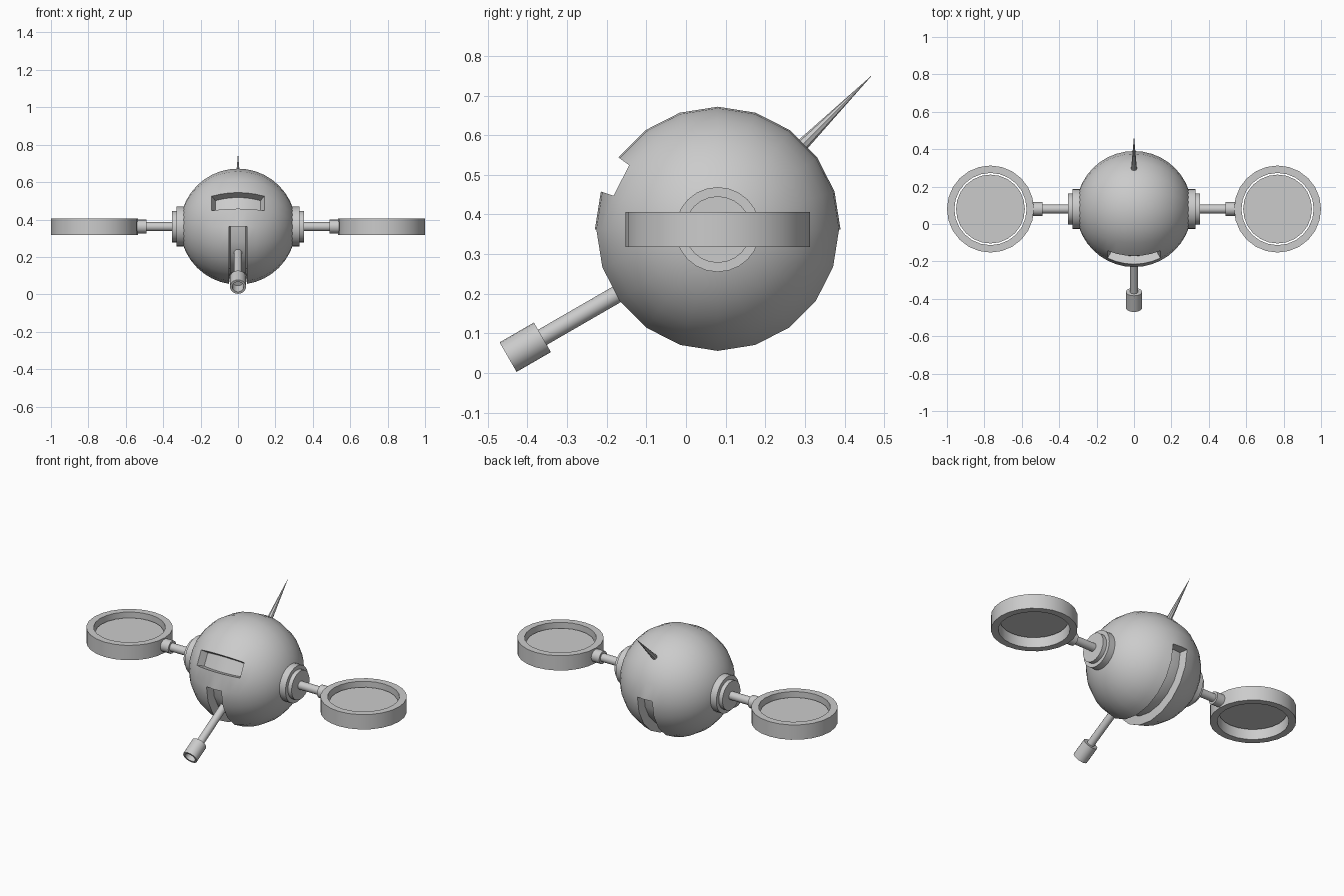
import bpy, bmesh, math
from mathutils import Vector

if "Cube" in bpy.data.objects:
    bpy.data.objects.remove(bpy.data.objects["Cube"])

C = Vector((0, 0.08, 0.362))   # body centre
R = 0.31                       # body radius


def finish(bm, name, smooth=True):
    bmesh.ops.recalc_face_normals(bm, faces=bm.faces[:])
    me = bpy.data.meshes.new(name)
    bm.to_mesh(me)
    bm.free()
    ob = bpy.data.objects.new(name, me)
    bpy.context.collection.objects.link(ob)
    if smooth:
        bpy.ops.object.select_all(action='DESELECT')
        ob.select_set(True)
        bpy.context.view_layer.objects.active = ob
        bpy.ops.object.shade_smooth_by_angle(angle=math.radians(30))
    return ob


def lathe(name, profile, origin, axis, n=20, closed=False, phase=0.0):
    """Revolve (radius, distance) points round an axis; radius 0 makes a pole."""
    bm = bmesh.new()
    q = Vector(axis).to_track_quat('Z', 'Y')
    o = Vector(origin)
    rings = []
    for r, h in profile:
        count = n if r > 0 else 1
        rings.append([bm.verts.new(o + q @ Vector((
            r * math.cos(2 * math.pi * i / n + phase),
            r * math.sin(2 * math.pi * i / n + phase), h))) for i in range(count)])
    pairs = list(zip(rings, rings[1:]))
    if closed:
        pairs.append((rings[-1], rings[0]))
    for a, b in pairs:
        for i in range(n):
            j = (i + 1) % n
            f = [a[i % len(a)], a[j % len(a)], b[j % len(b)], b[i % len(b)]]
            bm.faces.new(list(dict.fromkeys(f)))
    return finish(bm, name)


# Round body with its poles on the x axis
bm = bmesh.new()
bmesh.ops.create_uvsphere(bm, u_segments=20, v_segments=20, radius=R)
for v in bm.verts:
    v.co = Vector((v.co.z, v.co.y, -v.co.x))


def sink(test, depth):
    faces = [f for f in bm.faces if test(f.calc_center_median())]
    res = bmesh.ops.extrude_face_region(bm, geom=faces)
    for v in res['geom']:
        if isinstance(v, bmesh.types.BMVert):
            v.co *= (R - depth) / R
    old = [f for f in faces if f.is_valid]
    if old:
        bmesh.ops.delete(bm, geom=old, context='FACES')


# Eye slot and the long groove under the body
sink(lambda c: abs(c.x) < R * math.sin(math.radians(27))
     and 18 < math.degrees(math.atan2(c.z, -c.y)) < 36, 0.045)
sink(lambda c: abs(c.x) < R * math.sin(math.radians(9)) and c.z < 0, 0.05)
bmesh.ops.translate(bm, verts=bm.verts[:], vec=C)
finish(bm, "body")

# Gun: rod and hollow muzzle
tip = Vector((0, -0.449, 0.040))
back = Vector((0, math.cos(math.radians(30)), math.sin(math.radians(30))))
lathe("gun_rod", [(0, 0.06), (0.022, 0.06), (0.022, 0.40), (0, 0.40)], tip, back, 16)
lathe("gun_muzzle", [(0, 0.06), (0.028, 0.06), (0.031, 0), (0.043, 0),
                     (0.043, 0.1), (0, 0.1)], tip, back, 20)

# Antenna spike
lathe("antenna", [(0, 0.28), (0.017, 0.28), (0, 0.554)], C, (0, 1, 1), 8)

# Side arms and rotor rings
for side, s in (("right", 1), ("left", -1)):
    ax = (s, 0, 0)
    lathe(side + "_hub", [(0, 0.27), (0.107, 0.27), (0.107, 0.33), (0.084, 0.33),
                          (0.084, 0.354), (0, 0.354)], C, ax, 24)
    lathe(side + "_arm", [(0, 0.34), (0.024, 0.34), (0.024, 0.50), (0, 0.50)], C, ax, 16)
    lathe(side + "_collar", [(0, 0.488), (0.037, 0.488), (0.037, 0.545), (0, 0.545)], C, ax, 16)
    rc = C + Vector((s * 0.7675, 0, 0))
    lathe(side + "_rotor_ring", [(0.2325, -0.044), (0.2325, 0.044), (0.193, 0.044),
                                 (0.193, -0.044)], rc, (0, 0, 1), 24, closed=True)
    lathe(side + "_rotor_disc", [(0.184, 0.013), (0, 0.013)], rc, (0, 0, 1), 24)
